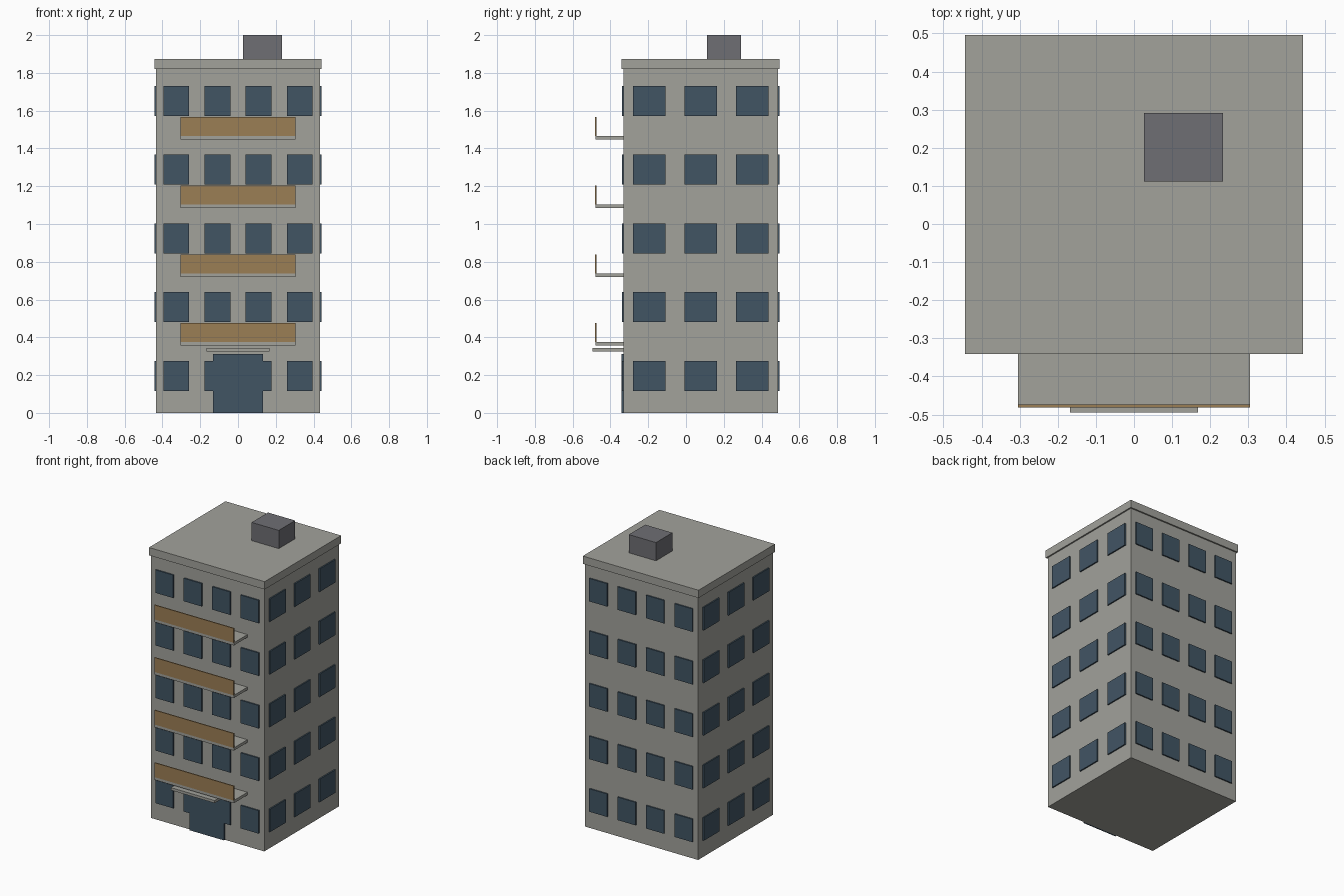
import bpy, bmesh

cube = bpy.data.objects.get("Cube")
if cube:
    bpy.data.objects.remove(cube, do_unlink=True)


def material(name, rgb):
    m = bpy.data.materials.new(name)
    m.use_nodes = True
    m.diffuse_color = (*rgb, 1)
    m.node_tree.nodes["Principled BSDF"].inputs["Base Color"].default_value = (*rgb, 1)
    return m


concrete = material("concrete", (0.36, 0.36, 0.33))
glass = material("blue_glass", (0.053, 0.09, 0.127))
ochre = material("ochre_panel", (0.33, 0.21, 0.09))
grey = material("dark_grey", (0.157, 0.157, 0.172))


def boxes(name, mat, ranges):
    """One object made of boxes, each given as x, y and z (low, high) pairs."""
    bm = bmesh.new()
    for r in ranges:
        verts = bmesh.ops.create_cube(bm, size=1)["verts"]
        for v in verts:
            v.co = [(lo + hi) / 2 + c * (hi - lo) for c, (lo, hi) in zip(v.co, r)]
    mesh = bpy.data.meshes.new(name)
    bm.to_mesh(mesh)
    bm.free()
    mesh.materials.append(mat)
    obj = bpy.data.objects.new(name, mesh)
    bpy.context.collection.objects.link(obj)
    return obj


def span(centre, size):
    return (centre - size / 2, centre + size / 2)


FLOORS, STOREY = 5, 0.364
HALF_W, FRONT, BACK = 0.433, -0.331, 0.486
MID = (FRONT + BACK) / 2
PROUD = 0.009          # how far glass and roof edge stand out
TOP = FLOORS * STOREY

# Main block, roof slab and roof hut
boxes("building_body", concrete, [((-HALF_W, HALF_W), (FRONT, BACK), (0, TOP))])
boxes("roof_slab", concrete, [((-HALF_W - 0.01, HALF_W + 0.01),
                               (FRONT - 0.01, BACK + 0.01), (TOP, 1.874))])
boxes("roof_hut", grey, [((0.026, 0.234), (0.112, 0.291), (1.874, 2))])

# Windows on all four sides
for floor in range(FLOORS):
    z = span(floor * STOREY + 0.196, 0.159)
    across = [span((i - 1.5) * 0.218, 0.137) for i in range(4)]
    along = [span(MID + (i - 1) * 0.272, 0.172) for i in range(3)]
    sides = {
        "front": [(x, (FRONT - PROUD, FRONT), z) for x in across],
        "back": [(x, (BACK, BACK + PROUD), z) for x in across],
        "left": [((HALF_W, HALF_W + PROUD), y, z) for y in along],
        "right": [((-HALF_W - PROUD, -HALF_W), y, z) for y in along],
    }
    for side, ranges in sides.items():
        boxes(f"{side}_windows_{floor + 1}", glass, ranges)

# Balconies with a front panel
for floor in range(1, FLOORS):
    z = floor * STOREY
    boxes(f"balcony_slab_{floor}", concrete,
          [((-0.304, 0.304), (-0.48, FRONT), (z - 0.008, z + 0.011))])
    boxes(f"balcony_panel_{floor}", ochre,
          [((-0.304, 0.304), (-0.481, -0.474), (z + 0.011, z + 0.111))])

# Entrance
boxes("entrance_door", glass, [((-0.132, 0.132), (FRONT - 0.011, FRONT), (0, 0.312))])
boxes("entrance_canopy", concrete, [((-0.168, 0.168), (-0.495, FRONT), (0.326, 0.344))])
